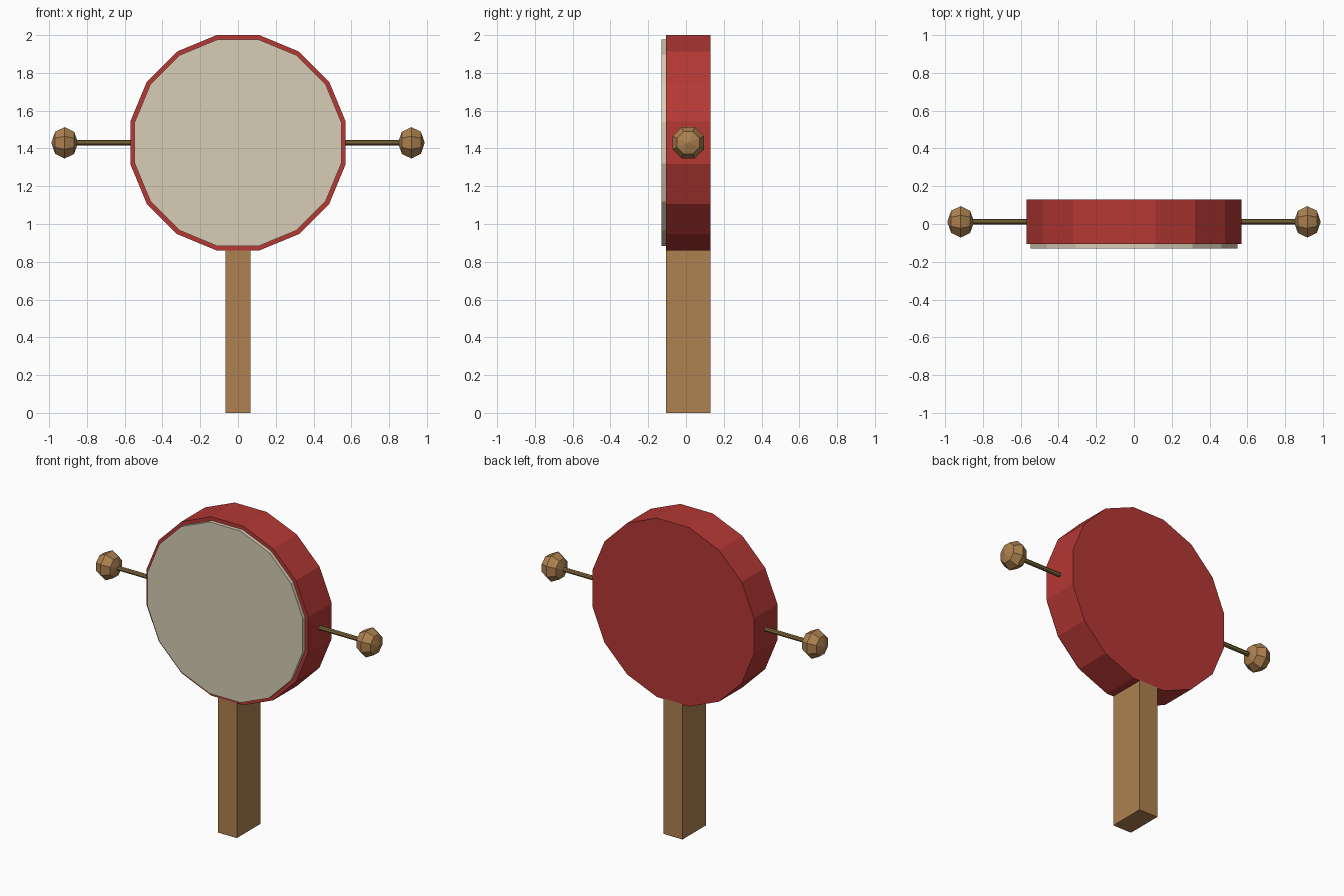
import bpy, math
from mathutils import Matrix

if "Cube" in bpy.data.objects:
    bpy.data.objects.remove(bpy.data.objects["Cube"])


def material(name, rgb):
    m = bpy.data.materials.new(name)
    m.diffuse_color = (*rgb, 1)
    m.use_nodes = True
    m.node_tree.nodes["Principled BSDF"].inputs["Base Color"].default_value = m.diffuse_color
    return m


RED = material("red_lacquer", (0.46, 0.04, 0.035))
SKIN = material("drum_skin", (0.68, 0.61, 0.46))
WOOD = material("wood", (0.42, 0.22, 0.08))
CORD = material("cord", (0.24, 0.16, 0.05))

CENTRE_Z = 1.43
MID_Y = 0.0115


def finish(name, mat):
    o = bpy.context.object
    o.name = name
    o.data.materials.append(mat)
    return o


def disc(name, apothem, y0, y1, mat):
    # 16-sided drum disc facing y, with flat edges at top, bottom and sides
    n = 16
    bpy.ops.mesh.primitive_cylinder_add(
        vertices=n, radius=apothem / math.cos(math.pi / n), depth=y1 - y0)
    o = finish(name, mat)
    o.data.transform(Matrix.Rotation(math.pi / 2, 4, 'X')
                     @ Matrix.Rotation(math.pi / n, 4, 'Z'))
    o.location = (0, (y0 + y1) / 2, CENTRE_Z)


# Drum body and the skin standing proud of its front
disc("drum_body", 0.57, -0.107, 0.13, RED)
disc("drum_skin", 0.547, -0.13, -0.09, SKIN)

# Handle, flush with both drum faces
bpy.ops.mesh.primitive_cube_add(size=1, location=(0, MID_Y, 0.4315))
finish("handle", WOOD).scale = (0.133, 0.237, 0.863)

# Side cords with faceted beads
for side, s in (("left", -1), ("right", 1)):
    bpy.ops.mesh.primitive_cylinder_add(
        vertices=8, radius=0.014, depth=0.37,
        location=(s * 0.715, MID_Y, CENTRE_Z), rotation=(0, math.pi / 2, 0))
    finish(side + "_cord", CORD)
    bpy.ops.mesh.primitive_uv_sphere_add(segments=8, ring_count=4, radius=1)
    bead = finish(side + "_bead", WOOD)
    bead.data.transform(Matrix.Diagonal((0.071, 0.09, 0.09, 1))
                        @ Matrix.Rotation(math.pi / 2, 4, 'Y')
                        @ Matrix.Rotation(math.pi / 8, 4, 'Z'))
    bead.location = (s * 0.918, MID_Y, CENTRE_Z)
